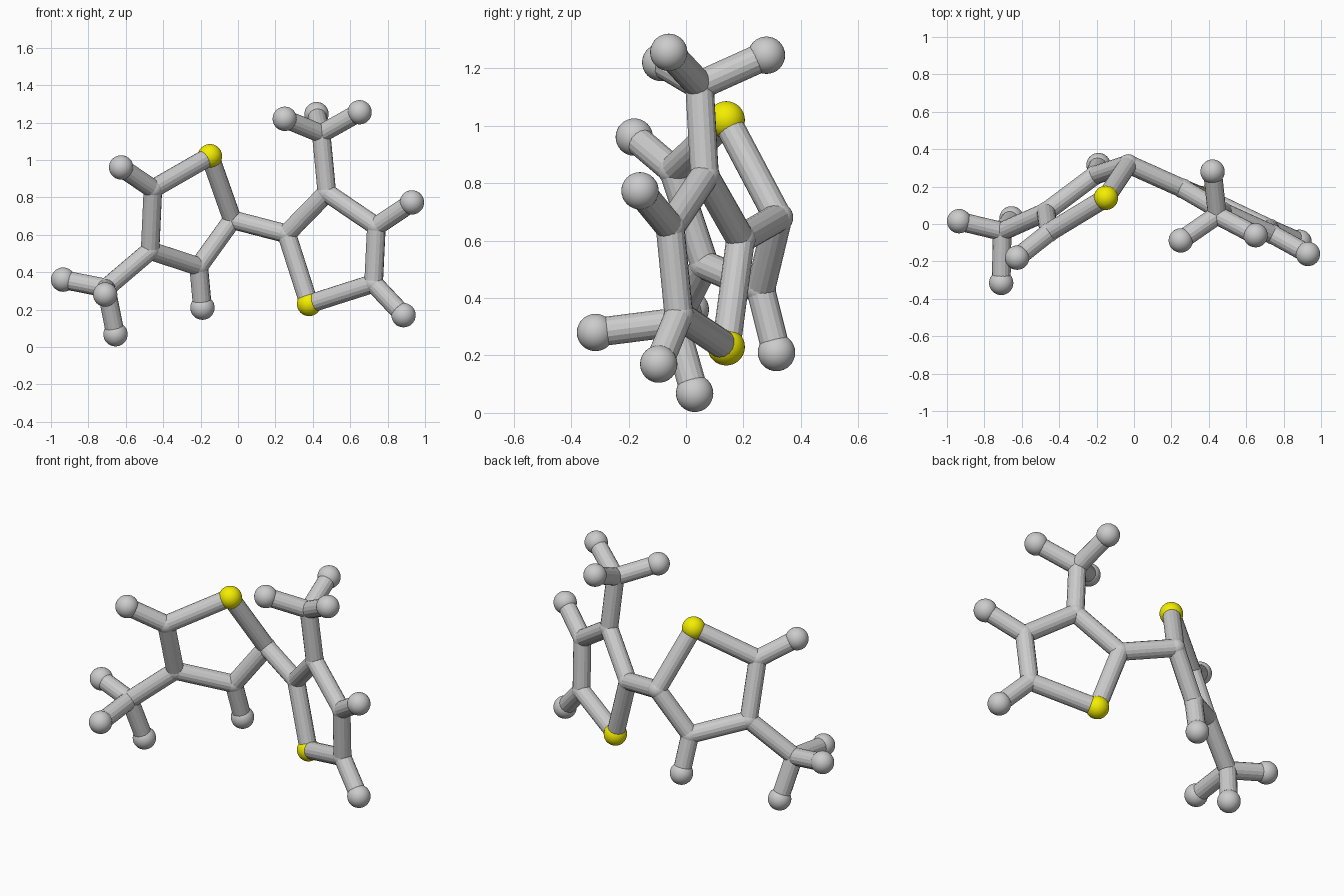
import bpy
from mathutils import Vector

if "Cube" in bpy.data.objects:
    bpy.data.objects.remove(bpy.data.objects["Cube"])

H_R, C_R, BOND_R = 0.065, 0.053, 0.05

yellow = bpy.data.materials.new("yellow")
yellow.diffuse_color = (0.9, 0.85, 0.0, 1)
yellow.use_nodes = True
yellow.node_tree.nodes["Principled BSDF"].inputs["Base Color"].default_value = yellow.diffuse_color

# Ring atoms in order around each ring, starting from the sulphur
RING_LEFT = [(-.15, .14, 1.02), (-.455, -.045, .845), (-.47, .065, .515),
             (-.21, .26, .43), (-.03, .32, .68)]
RING_RIGHT = [(.38, .14, .23), (.725, -.025, .34), (.74, -.055, .645),
              (.475, .065, .825), (.26, .19, .605)]
# Outer hydrogens: ring atom index -> position
H_LEFT = {1: (-.625, -.18, .96), 3: (-.19, .315, .21)}
H_RIGHT = {1: (.885, -.095, .17), 2: (.93, -.16, .773)}
# Methyl groups: centre carbon followed by its three hydrogens
METHYL_LEFT = [(-.705, -.04, .315), (-.935, .015, .36),
               (-.71, -.315, .28), (-.655, .03, .068)]
METHYL_RIGHT = [(.445, .047, 1.14), (.25, -.088, 1.22),
                (.65, -.06, 1.255), (.42, .28, 1.245)]


def ball(name, p, r, mat=None):
    bpy.ops.mesh.primitive_uv_sphere_add(segments=32, ring_count=16, radius=r, location=p)
    ob = bpy.context.object
    ob.name = name
    bpy.ops.object.shade_smooth()
    if mat:
        ob.data.materials.append(mat)


def bond(name, a, b):
    a, b = Vector(a), Vector(b)
    d = b - a
    bpy.ops.mesh.primitive_cylinder_add(vertices=16, radius=BOND_R, depth=d.length,
                                        location=(a + b) / 2)
    ob = bpy.context.object
    ob.name = name
    ob.rotation_euler = d.to_track_quat('Z', 'Y').to_euler()


def half(side, ring, hydrogens, methyl, methyl_at):
    # Five-membered ring
    for i, p in enumerate(ring):
        if i == 0:
            ball(side + "_sulphur", p, H_R, yellow)
        else:
            ball(side + "_ring_carbon", p, C_R)
        bond(side + "_ring_bond", p, ring[(i + 1) % 5])
    # Ring hydrogens
    for i, p in hydrogens.items():
        ball(side + "_ring_hydrogen", p, H_R)
        bond(side + "_hydrogen_bond", ring[i], p)
    # Methyl tripod
    centre = methyl[0]
    ball(side + "_methyl_carbon", centre, C_R)
    bond(side + "_methyl_stem", ring[methyl_at], centre)
    for p in methyl[1:]:
        ball(side + "_methyl_hydrogen", p, H_R)
        bond(side + "_methyl_bond", centre, p)


half("left", RING_LEFT, H_LEFT, METHYL_LEFT, 2)
half("right", RING_RIGHT, H_RIGHT, METHYL_RIGHT, 3)
# Bond joining the two rings
bond("linking_bond", RING_LEFT[4], RING_RIGHT[4])
